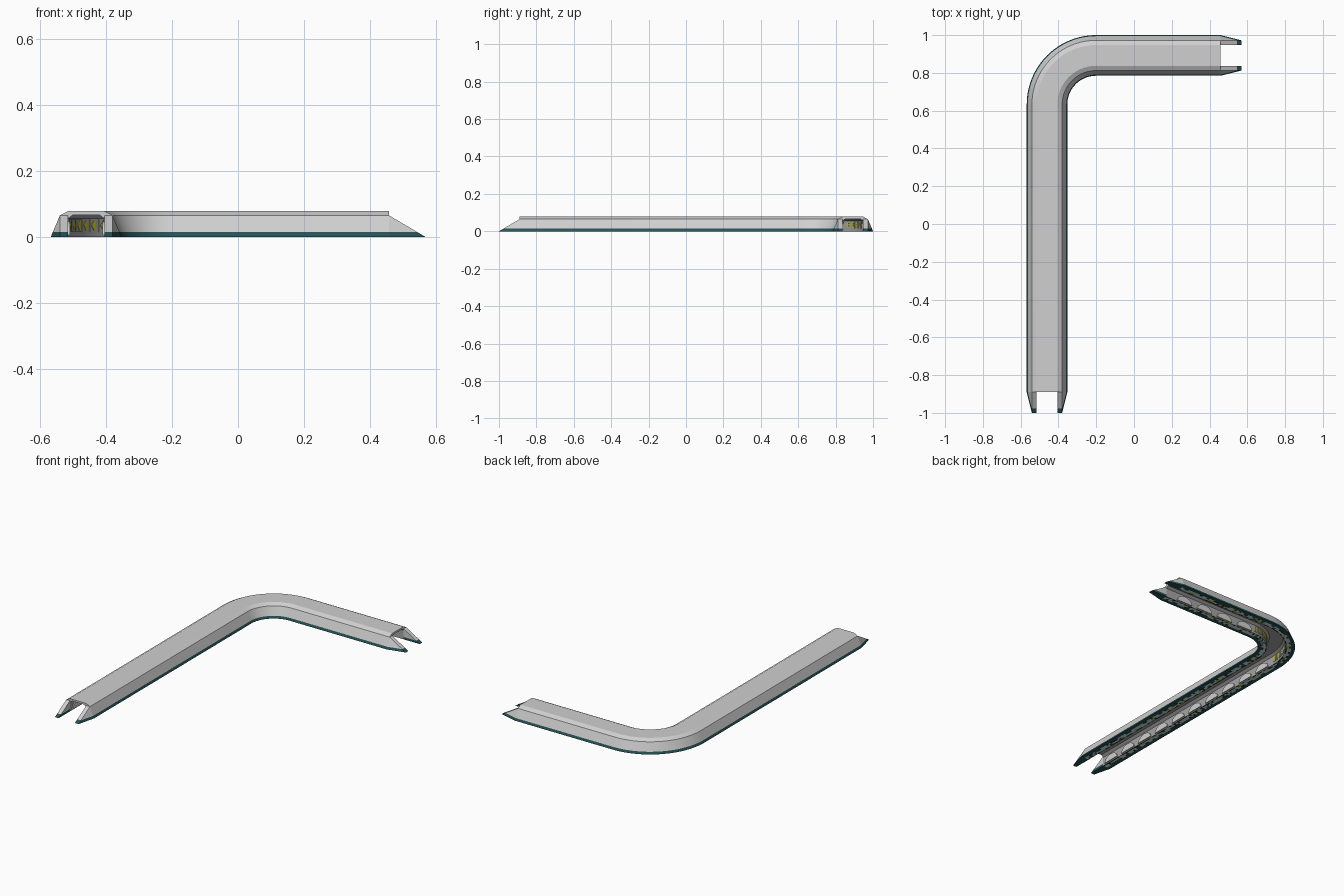
import bpy, bmesh, math, random

cube = bpy.data.objects.get("Cube")
if cube:
    bpy.data.objects.remove(cube, do_unlink=True)
random.seed(4)


def material(name, rgb):
    m = bpy.data.materials.new(name)
    m.use_nodes = True
    m.diffuse_color = (*rgb, 1)
    m.node_tree.nodes["Principled BSDF"].inputs["Base Color"].default_value = (*rgb, 1)
    return m


MATS = [material("light grey", (0.63, 0.63, 0.63)),
        material("dark teal", (0.02, 0.085, 0.09)),
        material("mid grey", (0.38, 0.38, 0.38)),
        material("pale blue", (0.72, 0.86, 0.88)),
        material("yellow", (0.6, 0.55, 0.02)),
        material("near black", (0.02, 0.025, 0.025))]
GREY, TEAL, MID, PALE, YELLOW, BLACK = range(6)

# Centre line: long straight leg, quarter bend, short straight leg
LONG, RADIUS, SHORT = 1.6325, 0.26, 0.769
ARC = RADIUS * math.pi / 2
TOTAL = LONG + ARC + SHORT
BEND_X, BEND_Y = -0.2005, 0.6325
NOSE = 0.11
BAND = 0.014
BASE = 0.1075


def place(s, u, z):
    """Point at distance s along the path, u to the inner side, height z."""
    r = RADIUS - u
    if s <= LONG:
        return (BEND_X - r, s - 1, z)
    if s >= LONG + ARC:
        return (BEND_X + s - LONG - ARC, BEND_Y + r, z)
    a = (s - LONG) / RADIUS
    return (BEND_X - r * math.cos(a), BEND_Y + r * math.sin(a), z)


def finish(name, bm, smooth=False, recalc=True):
    if recalc:
        bmesh.ops.recalc_face_normals(bm, faces=bm.faces[:])
    me = bpy.data.meshes.new(name)
    bm.to_mesh(me)
    bm.free()
    for m in MATS:
        me.materials.append(m)
    ob = bpy.data.objects.new(name, me)
    bpy.context.collection.objects.link(ob)
    if smooth:
        me.shade_smooth()
        me.set_sharp_from_angle(angle=math.radians(20))


# Swept shell: outer walls, chamfered roof, inner walls and ceiling
half_outer = [(BASE, 0), (0.1016, BAND), (0.08, 0.065), (0.055, 0.078)]
half_inner = [(0.04, 0.067), (0.055, 0.055), (0.055, 0)]
section = (half_outer + [(-u, z) for u, z in reversed(half_outer)]
           + [(-u, z) for u, z in reversed(half_inner)] + half_inner)
strip_mats = [TEAL, GREY, GREY, GREY, GREY, GREY, TEAL,
              None, MID, MID, MID, MID, MID, None]
BEND = 20
stations = [NOSE] + [LONG + ARC * i / BEND for i in range(BEND + 1)] + [TOTAL - NOSE]

bm = bmesh.new()
rings = [[bm.verts.new(place(s, u, z)) for u, z in section] for s in stations]
n = len(section)
for a, b in zip(rings, rings[1:]):
    for i, mat in enumerate(strip_mats):
        if mat is not None:
            j = (i + 1) % n
            bm.faces.new((a[i], a[j], b[j], b[i])).material_index = mat
for ring in (rings[0], rings[-1]):
    bm.faces.new(ring)
finish("tunnel_shell", bm, smooth=True)

# Sloping pointed noses on both walls at each end
for end in ("front", "side"):
    for label, sign in (("outer", -1), ("inner", 1)):
        bm = bmesh.new()
        corners = [(NOSE, BASE, 0), (NOSE, 0.08, 0.065), (NOSE, 0.055, 0.065),
                   (NOSE, 0.055, 0), (0, 0.08, 0), (0, 0.055, 0)]
        for s, u, z in corners:
            bm.verts.new(place(s if end == "front" else TOTAL - s, sign * u, z))
        bmesh.ops.convex_hull(bm, input=bm.verts[:])
        bmesh.ops.bisect_plane(bm, geom=bm.verts[:] + bm.edges[:] + bm.faces[:],
                               plane_co=(0, 0, BAND), plane_no=(0, 0, 1))
        for f in bm.faces:
            low = max(v.co.z for v in f.verts) <= BAND + 1e-5
            f.material_index = TEAL if low else GREY
        finish(f"{end}_{label}_nose", bm)

# Speckled soles under both walls: dashed inner edge, pale middle, teal rim
columns = [0.055, 0.062, 0.074, 0.086, BASE]
choices = [(BLACK, BLACK, PALE), (PALE, PALE, PALE, TEAL, YELLOW),
           (PALE, PALE, TEAL, BLACK), (TEAL,)]
count = 150
for label, sign in (("outer", -1), ("inner", 1)):
    bm = bmesh.new()
    for i in range(count):
        s0 = NOSE + (TOTAL - 2 * NOSE) * i / count
        s1 = NOSE + (TOTAL - 2 * NOSE) * (i + 1) / count
        for u0, u1, options in zip(columns, columns[1:], choices):
            pts = [(s0, u0), (s1, u0), (s1, u1), (s0, u1)]
            f = bm.faces.new([bm.verts.new(place(s, sign * u, 0)) for s, u in pts])
            f.normal_update()
            if f.normal.z > 0:
                f.normal_flip()
            f.material_index = random.choice(options)
    finish(f"{label}_sole", bm, recalc=False)


def prism(bm, outline, u0, u1, mat):
    """Plate on an inner wall from an outline of (path, height) points."""
    a = [bm.verts.new(place(s, u0, z)) for s, z in outline]
    b = [bm.verts.new(place(s, u1, z)) for s, z in outline]
    k = len(outline)
    faces = [bm.faces.new(a), bm.faces.new(b[::-1])]
    for i in range(k):
        j = (i + 1) % k
        faces.append(bm.faces.new((a[i], a[j], b[j], b[i])))
    for f in faces:
        f.material_index = mat


# Arched light panels along the straight inner walls
PERIOD = 0.15
legs = [(NOSE, LONG), (LONG + ARC, TOTAL - NOSE)]
arch = [(0.055 * math.cos(math.pi * i / 10), 0.006 + 0.04 * math.sin(math.pi * i / 10))
        for i in range(11)]
for label, sign in (("outer", -1), ("inner", 1)):
    bm = bmesh.new()
    for start, stop in legs:
        for i in range(int((stop - start) / PERIOD)):
            mid = start + (i + 0.5) * PERIOD
            prism(bm, [(mid + d, z) for d, z in arch], sign * 0.056, sign * 0.049, GREY)
    finish(f"{label}_wall_arches", bm)

# Yellow direction arrows on dark backing plates around the bend
PITCH = ARC / 12
arrow = [(0.004, 0.035), (0.014, 0.05), (0.024, 0.05),
         (0.019, 0.035), (0.024, 0.02), (0.014, 0.02)]
for label, sign in (("outer", -1), ("inner", 1)):
    bm = bmesh.new()
    for i in range(12):
        s = LONG + i * PITCH
        e = s + PITCH * 0.92
        prism(bm, [(s, 0.015), (e, 0.015), (e, 0.054), (s, 0.054)],
              sign * 0.056, sign * 0.053, MID)
        prism(bm, [(s + d, z) for d, z in arrow], sign * 0.054, sign * 0.051, YELLOW)
    finish(f"{label}_bend_arrows", bm)
